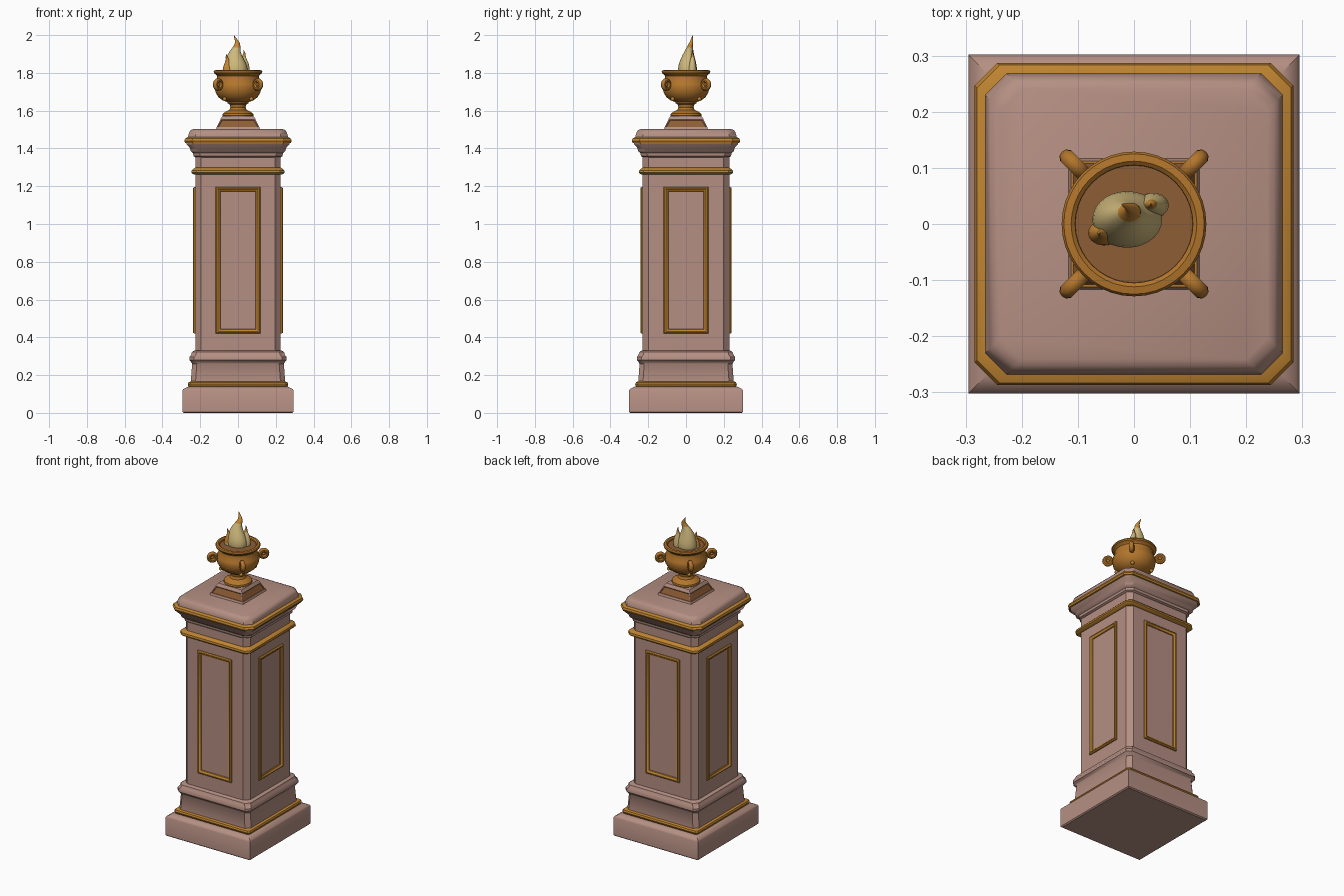
import bpy, bmesh, math
from mathutils import Matrix, Vector

cube = bpy.data.objects.get("Cube")
if cube:
    bpy.data.objects.remove(cube, do_unlink=True)


def material(name, rgb):
    m = bpy.data.materials.new(name)
    m.use_nodes = True
    m.diffuse_color = (*rgb, 1)
    bsdf = m.node_tree.nodes["Principled BSDF"]
    bsdf.inputs["Base Color"].default_value = (*rgb, 1)
    bsdf.inputs["Roughness"].default_value = 0.6
    return m


stone = material("dusty pink stone", (0.46, 0.275, 0.225))
gold = material("gold trim", (0.52, 0.23, 0.03))
bronze = material("bronze", (0.45, 0.18, 0.025))
brown = material("dark bronze", (0.27, 0.11, 0.035))
cream = material("pale flame", (0.62, 0.48, 0.2))
orange = material("orange flame", (0.56, 0.24, 0.035))
parts = []


def finish(name, bm, *mats):
    bmesh.ops.recalc_face_normals(bm, faces=bm.faces)
    mesh = bpy.data.meshes.new(name)
    bm.to_mesh(mesh)
    bm.free()
    for m in mats:
        mesh.materials.append(m)
    ob = bpy.data.objects.new(name, mesh)
    bpy.context.collection.objects.link(ob)
    parts.append(ob)
    return ob


def skin(bm, loops, caps=True):
    """Join successive loops of points with faces."""
    rings = [[bm.verts.new(p) for p in loop] for loop in loops]
    n = len(rings[0])
    for a, b in zip(rings, rings[1:]):
        for i in range(n):
            j = (i + 1) % n
            bm.faces.new((a[i], a[j], b[j], b[i]))
    if caps:
        bm.faces.new(rings[0][::-1])
        bm.faces.new(rings[-1])


def rect(hx, hy, z, c=0):
    """Rectangle, with cut corners when c is set."""
    if not c:
        return [(-hx, -hy, z), (hx, -hy, z), (hx, hy, z), (-hx, hy, z)]
    return [(-hx + c, -hy, z), (hx - c, -hy, z), (hx, -hy + c, z), (hx, hy - c, z),
            (hx - c, hy, z), (-hx + c, hy, z), (-hx, hy - c, z), (-hx, -hy + c, z)]


def block(name, profile, chamfer, mat, extra_y=0.003):
    bm = bmesh.new()
    skin(bm, [rect(h, h + extra_y, z, chamfer) for h, z in profile])
    return finish(name, bm, mat)


def circle(x, y, z, rx, ry, n):
    return [(x + rx * math.cos(t), y + ry * math.sin(t), z)
            for t in (math.tau * i / n for i in range(n))]


def lathe(name, profile, mat, n=40):
    bm = bmesh.new()
    skin(bm, [circle(0, 0, z, r, r, n) for r, z in profile])
    return finish(name, bm, mat)


# Pedestal
block("plinth", [(0.288, 0), (0.295, 0.006), (0.295, 0.118), (0.29, 0.126),
                 (0.262, 0.14)], 0, stone, 0.007)
block("lower_gold_moulding", [(0.255, 0.135), (0.263, 0.142), (0.266, 0.152),
                              (0.262, 0.162), (0.248, 0.168)], 0.012, gold)
block("shaft_foot", [(0.25, 0.16), (0.243, 0.26), (0.249, 0.27), (0.257, 0.28),
                     (0.257, 0.295), (0.248, 0.308), (0.244, 0.322),
                     (0.232, 0.33)], 0.025, stone)
block("shaft", [(0.226, 0.32), (0.226, 1.37)], 0.03, stone)
block("neck_gold_moulding", [(0.226, 1.262), (0.24, 1.264), (0.247, 1.272),
                             (0.245, 1.284), (0.237, 1.292), (0.226, 1.298)], 0.025, gold)
block("cornice", [(0.226, 1.352), (0.236, 1.36), (0.238, 1.375), (0.25, 1.385),
                  (0.256, 1.405), (0.272, 1.422), (0.274, 1.432)], 0.035, stone)
block("cornice_gold_moulding", [(0.268, 1.426), (0.28, 1.43), (0.284, 1.44),
                                (0.28, 1.452), (0.266, 1.46)], 0.04, gold)
block("top_slab", [(0.266, 1.455), (0.263, 1.47), (0.257, 1.488),
                   (0.25, 1.497), (0.238, 1.502)], 0.038, stone)

# Framed panels on all four sides of the shaft
frame_profile = [(0, 0), (0, 0.006), (0.005, 0.012), (0.011, 0.013),
                 (0.016, 0.007), (0.022, 0.005), (0.025, -0.002)]
sides = ["front", "left", "back", "right"]
for k, side in enumerate(sides):
    bm = bmesh.new()
    skin(bm, [rect(0.118 - i, 0.388 - i, d) for i, d in frame_profile], False)
    reach = 0.226 if k % 2 else 0.229
    turn = Matrix.Rotation(k * math.pi / 2, 4, 'Z')
    place = Matrix.Translation((0, -reach, 0.808)) @ Matrix.Rotation(math.pi / 2, 4, 'X')
    bm.transform(turn @ place)
    finish(side + "_panel_frame", bm, gold)

# Urn pedestal with inset panels
bm = bmesh.new()
skin(bm, [rect(0.118, 0.118, 1.498), rect(0.114, 0.114, 1.51),
          rect(0.09, 0.09, 1.56), rect(0.082, 0.082, 1.572)])
bmesh.ops.recalc_face_normals(bm, faces=bm.faces)
panels = [f for f in bm.faces if 1.53 < f.calc_center_median().z < 1.54]
bmesh.ops.inset_individual(bm, faces=panels, thickness=0.008, depth=0)
for f in panels:
    f.material_index = 1
bmesh.ops.inset_individual(bm, faces=panels, thickness=0.004, depth=-0.004)
for f in panels:
    f.material_index = 2
finish("urn_pedestal", bm, stone, bronze, brown)

# Urn
lathe("urn", [(0.078, 1.568), (0.082, 1.575), (0.08, 1.585), (0.066, 1.594), (0.046, 1.604),
              (0.04, 1.618), (0.043, 1.632), (0.054, 1.638), (0.056, 1.645),
              (0.082, 1.655), (0.104, 1.672), (0.119, 1.698), (0.124, 1.725),
              (0.121, 1.742), (0.112, 1.758), (0.11, 1.784), (0.118, 1.793),
              (0.127, 1.798), (0.129, 1.806), (0.125, 1.813), (0.112, 1.815),
              (0.105, 1.809), (0.103, 1.78), (0.09, 1.757)], bronze)
lathe("urn_interior", [(0.1045, 1.802), (0.1025, 1.78), (0.085, 1.763),
                       (0.04, 1.758)], brown)

# Scroll handles and studs on the diagonals
for k, side in enumerate(["back_left", "back_right", "front_right", "front_left"]):
    turn = Matrix.Rotation(math.pi / 4 + k * math.pi / 2, 4, 'Z')
    bm = bmesh.new()
    loops = []
    for i in range(17):
        a = math.tau * i / 16
        loops.append([Vector((0.149 + (0.02 + 0.013 * math.cos(t)) * math.cos(a),
                              0.014 * math.sin(t),
                              1.738 + (0.021 + 0.013 * math.cos(t)) * math.sin(a)))
                      for t in (math.tau * j / 10 for j in range(10))])
    skin(bm, loops, False)
    bmesh.ops.remove_doubles(bm, verts=bm.verts, dist=0.0001)
    # Scroll eye
    bmesh.ops.create_uvsphere(bm, u_segments=12, v_segments=8, radius=0.011,
                              matrix=Matrix.Translation((0.149, 0, 1.738)))
    bm.transform(turn)
    finish(side + "_handle", bm, bronze)
    bm = bmesh.new()
    bmesh.ops.create_uvsphere(bm, u_segments=12, v_segments=8, radius=0.011,
                              matrix=turn @ Matrix.Translation((0.1, 0, 1.662)))
    finish(side + "_stud", bm, gold)


# Flame tongues: x, y, z, radius; orange above the given height
def tongue(name, path, tip_height):
    bm = bmesh.new()
    skin(bm, [circle(x, y, z, r * 1.05, r * 0.85, 14) for x, y, z, r in path])
    for f in bm.faces:
        f.material_index = int(f.calc_center_median().z > tip_height)
    ob = finish(name, bm, cream, orange)
    mod = ob.modifiers.new("soften", 'SUBSURF')
    mod.levels = mod.render_levels = 1


tongue("main_flame", [(-0.01, 0.008, 1.755, 0.045), (-0.012, 0.008, 1.8, 0.064),
                      (-0.012, 0.008, 1.84, 0.06), (-0.018, 0.01, 1.88, 0.044),
                      (-0.018, 0.015, 1.91, 0.03), (-0.008, 0.02, 1.935, 0.02),
                      (0, 0.028, 1.96, 0.012), (-0.014, 0.033, 1.982, 0.006),
                      (-0.022, 0.035, 2.0, 0.001)], 1.93)
tongue("right_flame", [(0.028, 0.03, 1.77, 0.03), (0.036, 0.034, 1.82, 0.028),
                       (0.036, 0.035, 1.86, 0.018), (0.028, 0.035, 1.885, 0.01),
                       (0.036, 0.035, 1.905, 0.005), (0.028, 0.035, 1.923, 0.001)], 1.88)
tongue("left_flame", [(-0.048, -0.015, 1.77, 0.03), (-0.056, -0.016, 1.815, 0.028),
                      (-0.056, -0.016, 1.845, 0.018), (-0.052, -0.016, 1.865, 0.01),
                      (-0.062, -0.016, 1.885, 0.005), (-0.06, -0.016, 1.9, 0.001)], 1.83)

# Smooth shading with sharp edges kept
bpy.ops.object.select_all(action='DESELECT')
for ob in parts:
    ob.select_set(True)
bpy.context.view_layer.objects.active = parts[0]
bpy.ops.object.shade_smooth_by_angle(angle=math.radians(35))
